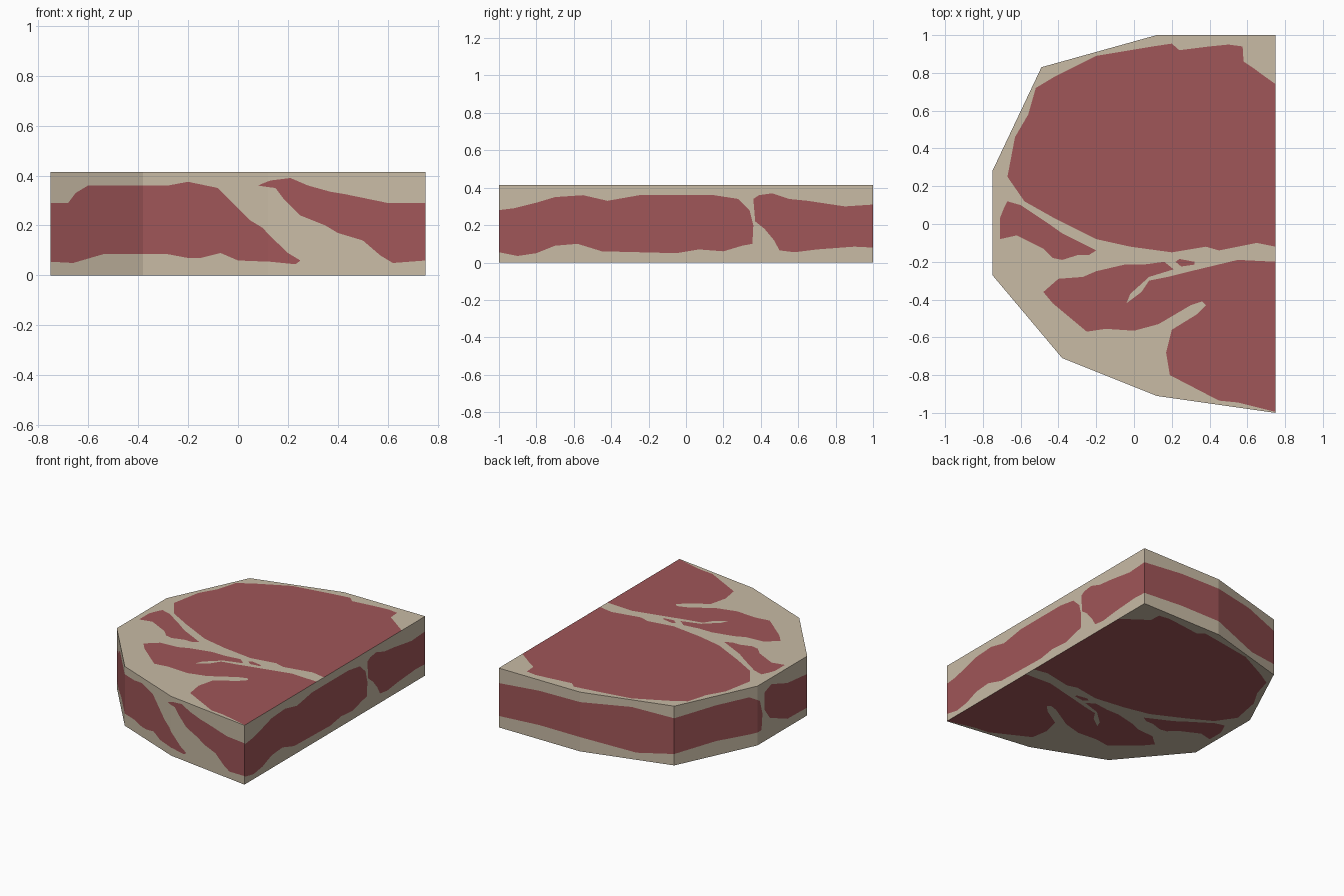
import bpy, bmesh
from mathutils import Vector
from mathutils.geometry import delaunay_2d_cdt

if "Cube" in bpy.data.objects:
    bpy.data.objects.remove(bpy.data.objects["Cube"])

HEIGHT = 0.415

# Slab outline, counter-clockwise from the front right corner
OUTLINE = [(.75, -1), (.75, 1), (.12, 1), (-.49, .83),
           (-.75, .28), (-.75, -.27), (-.38, -.71), (.12, -.91)]
N = len(OUTLINE)

# Meat patches on the top and bottom (x, y)
BIG_MUSCLE = [(.75, .74), (.68, .79), (.64, .82), (.58, .86), (.575, .94), (.5, .95),
              (.4, .94), (.24, .92), (.2, .955), (.1, .94), (-.2, .89), (-.42, .78),
              (-.52, .72), (-.56, .58), (-.63, .46), (-.67, .25), (-.58, .12),
              (-.42, .03), (-.2, -.08), (-.02, -.12), (.2, -.15), (.38, -.12),
              (.45, -.14), (.65, -.10), (.75, -.12)]
SMALL_MUSCLE = [(-.67, .12), (-.6, .10), (-.45, 0), (-.38, -.05), (-.2, -.14),
                (-.24, -.165), (-.3, -.165), (-.38, -.19), (-.43, -.18),
                (-.48, -.13), (-.62, -.06), (-.71, -.08), (-.71, .03), (-.69, .08)]
LOWER_MUSCLE = [(.75, -.2), (.55, -.19), (.3, -.25), (.18, -.28), (.08, -.30),
                (.04, -.36), (-.04, -.42), (-.02, -.37), (.08, -.28), (.21, -.24),
                (.16, -.2), (.05, -.215), (-.05, -.215), (-.2, -.25), (-.27, -.28),
                (-.4, -.29), (-.48, -.36), (-.43, -.42), (-.25, -.57), (-.15, -.555),
                (0, -.565), (.13, -.53), (.3, -.43), (.36, -.41), (.38, -.43),
                (.33, -.48), (.2, -.56), (.17, -.68), (.19, -.8), (.45, -.935),
                (.55, -.945), (.75, -.995)]
FLECK = [(.22, -.2), (.24, -.185), (.32, -.2), (.32, -.215), (.25, -.225)]


# Side patches use (wall number + fraction along wall, z)
def right_wall(points):
    return [((y + 1) / 2, z) for y, z in points]


def front_walls(points):
    out = []
    for x, z in points:
        i = 5 if x < -.38 else 6 if x < .12 else 7
        x0, x1 = OUTLINE[i][0], OUTLINE[(i + 1) % N][0]
        out.append((i + (x - x0) / (x1 - x0), z))
    return out


RIGHT_BAND = right_wall([
    (-1, .28), (-.92, .29), (-.8, .32), (-.7, .35), (-.55, .36), (-.42, .33), (-.25, .36),
    (.15, .36), (.28, .34), (.34, .28), (.36, .2), (.355, .1), (.3, .09), (.2, .06),
    (.07, .07), (-.05, .05), (-.45, .06), (-.58, .10), (-.7, .09), (-.8, .05),
    (-.9, .035), (-1, .055)])
BACK_BAND = (
    right_wall([(.42, .18), (.37, .22), (.36, .34), (.39, .36), (.46, .37), (.55, .34),
                (.65, .33), (.85, .30), (1, .31)])
    + [(1.5, .34), (2, .345), (2.55, .365), (3, .33), (3.5, .35), (3.9, .35), (4.05, .3),
       (4.1, .2), (4.08, .09), (3.9, .09), (3.5, .1), (3, .08), (2.6, .05), (2, .1), (1.5, .1)]
    + right_wall([(1, .08), (.9, .085), (.7, .07), (.58, .055), (.5, .065), (.47, .12)]))
LEFT_BAND = (
    [(4.25, .14), (4.14, .22), (4.14, .34), (4.28, .37), (4.6, .31)]
    + front_walls([(-.75, .29), (-.68, .29), (-.65, .33), (-.6, .36), (-.28, .36), (-.2, .375),
                   (-.08, .35), (0, .27), (.05, .22), (.1, .19), (.2, .09), (.25, .06),
                   (.23, .045), (.13, .055), (0, .06), (-.07, .09), (-.15, .07), (-.2, .07),
                   (-.28, .085), (-.54, .085), (-.66, .05), (-.75, .055)])
    + [(4.6, .06)])
FRONT_BAND = front_walls([
    (.08, .36), (.13, .38), (.21, .39), (.28, .36), (.37, .335), (.43, .325), (.6, .29),
    (.75, .29), (.75, .06), (.62, .05), (.57, .08), (.5, .14), (.4, .17), (.35, .2),
    (.25, .24), (.18, .31), (.15, .35)])


def inside(p, poly):
    hit = False
    for (ax, ay), (bx, by) in zip(poly, poly[1:] + poly[:1]):
        if (ay > p[1]) != (by > p[1]) and p[0] < ax + (p[1] - ay) * (bx - ax) / (by - ay):
            hit = not hit
    return hit


def cut_sheet(bm, border, patches, place, flip=False, lines=()):
    """Triangulate a flat sheet cut along the patch outlines, then place it in 3D."""
    pts, edges = [], []
    for loop in [border, *patches]:
        k, n = len(pts), len(loop)
        pts += [Vector(p) for p in loop]
        edges += [(k + i, k + (i + 1) % n) for i in range(n)]
    for a, b in lines:
        edges.append((len(pts), len(pts) + 1))
        pts += [Vector(a), Vector(b)]
    co, _, tris, *_ = delaunay_2d_cdt(pts, edges, [], 0, 1e-5)
    verts = [bm.verts.new(place(p)) for p in co]
    for t in tris:
        mid = sum((co[i] for i in t), Vector((0, 0))) / len(t)
        order = list(reversed(t)) if flip else t
        face = bm.faces.new([verts[i] for i in order])
        face.material_index = int(any(inside(mid, q) for q in patches))


def wrap(p):
    """Map wall coordinates onto the slab side."""
    i = min(int(p[0] + 1e-6), N - 1)
    a, b = Vector(OUTLINE[i]), Vector(OUTLINE[(i + 1) % N])
    xy = a.lerp(b, p[0] - i)
    return xy.x, xy.y, p[1]


def material(name, color):
    m = bpy.data.materials.new(name)
    m.diffuse_color = (*color, 1)
    m.use_nodes = True
    m.node_tree.nodes["Principled BSDF"].inputs["Base Color"].default_value = m.diffuse_color
    return m


bm = bmesh.new()
cap = [BIG_MUSCLE, SMALL_MUSCLE, LOWER_MUSCLE, FLECK]
# Top and bottom
cut_sheet(bm, OUTLINE, cap, lambda p: (p[0], p[1], HEIGHT))
cut_sheet(bm, OUTLINE, cap, lambda p: (p[0], p[1], 0), flip=True)
# Side walls, creased at every corner
cut_sheet(bm, [(0, 0), (N, 0), (N, HEIGHT), (0, HEIGHT)],
          [RIGHT_BAND, BACK_BAND, LEFT_BAND, FRONT_BAND], wrap,
          lines=[((i, 0), (i, HEIGHT)) for i in range(1, N)])
bmesh.ops.remove_doubles(bm, verts=bm.verts[:], dist=1e-4)

mesh = bpy.data.meshes.new("meat_slab")
bm.to_mesh(mesh)
bm.free()
mesh.materials.append(material("fat_beige", (.58, .495, .375)))
mesh.materials.append(material("meat_red", (.352, .093, .098)))
bpy.context.collection.objects.link(bpy.data.objects.new("meat_slab", mesh))
